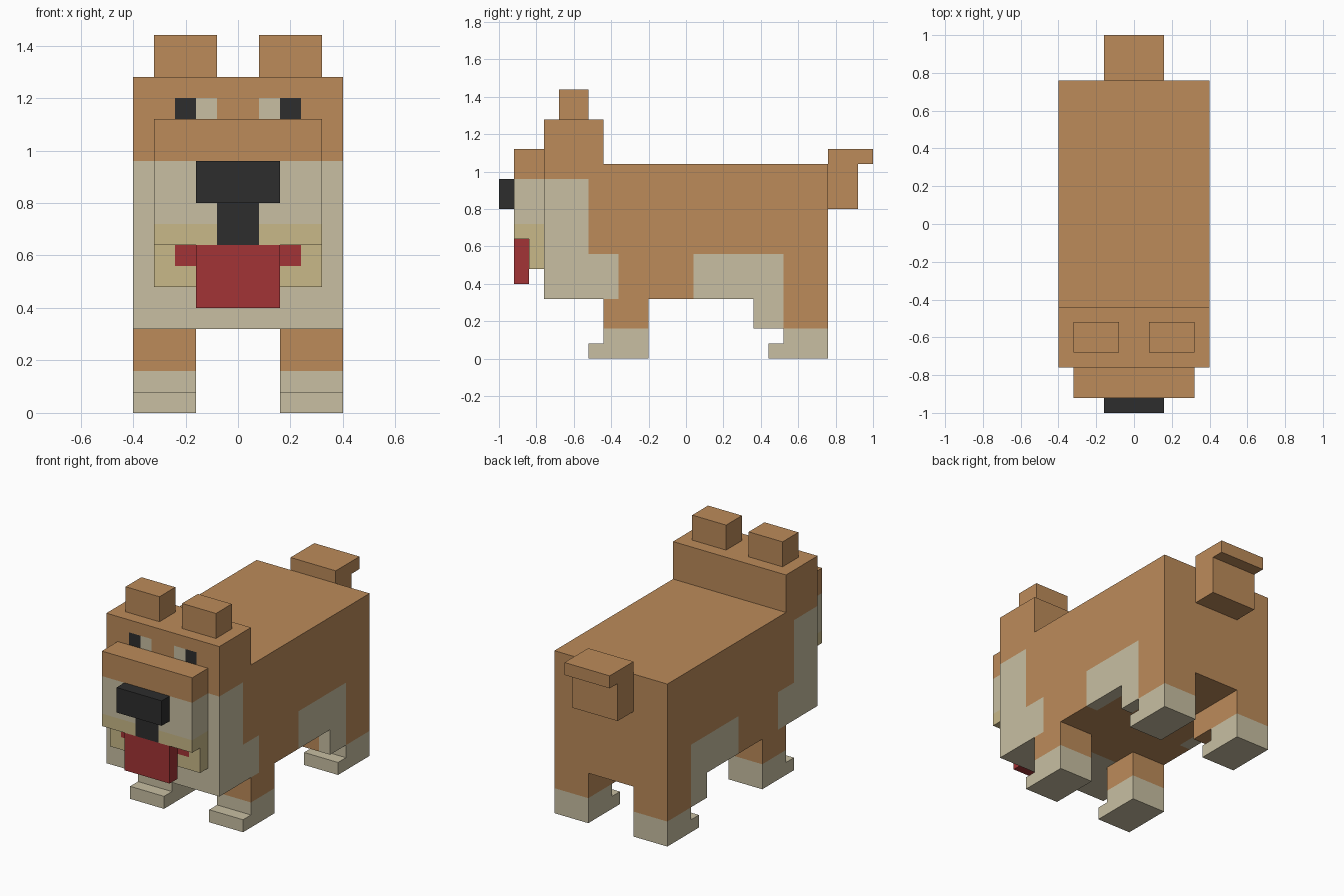
import bpy, bmesh
from mathutils import Vector

if "Cube" in bpy.data.objects:
    bpy.data.objects.remove(bpy.data.objects["Cube"])


def linear(v):
    v /= 255
    return v / 12.92 if v <= 0.04045 else ((v + 0.055) / 1.055) ** 2.4


COLOURS = {"tan_fur": (188, 139, 90), "cream_fur": (200, 191, 162),
           "straw_fur": (200, 184, 136), "dark_nose": (45, 45, 45),
           "red_tongue": (162, 52, 54)}
TAN, CREAM, STRAW, DARK, RED = range(5)
MATS = []
for mat_name, rgb in COLOURS.items():
    m = bpy.data.materials.new(mat_name)
    m.diffuse_color = (*[linear(v) for v in rgb], 1)
    m.use_nodes = True
    m.node_tree.nodes["Principled BSDF"].inputs["Base Color"].default_value = m.diffuse_color
    MATS.append(m)


def box(y0, y1, z0, z1):
    return [(y0, z0), (y1, z0), (y1, z1), (y0, z1)]


def part(name, profile, x0, x1, rule, cuts=((), (), ()), mirror=False):
    """Extrude a (y, z) side profile from x0 to x1, cut it, colour by rule."""
    bm = bmesh.new()
    side = bm.faces.new([bm.verts.new((x0, y, z)) for y, z in profile])
    ext = bmesh.ops.extrude_face_region(bm, geom=[side], use_keep_orig=True)
    bmesh.ops.translate(bm, vec=(x1 - x0, 0, 0),
                        verts=[g for g in ext["geom"] if isinstance(g, bmesh.types.BMVert)])
    bmesh.ops.recalc_face_normals(bm, faces=bm.faces[:])
    bmesh.ops.triangulate(bm, faces=bm.faces[:])
    for axis, positions in enumerate(cuts):
        for p in positions:
            no = Vector((0, 0, 0))
            no[axis] = 1
            bmesh.ops.bisect_plane(bm, geom=bm.verts[:] + bm.edges[:] + bm.faces[:],
                                   plane_co=no * p, plane_no=no, dist=1e-5)
    bm.normal_update()
    for f in bm.faces:
        f.material_index = rule(f.calc_center_median(), f.normal)
    # merge the flat pieces again, keeping colour borders
    bmesh.ops.dissolve_limit(bm, angle_limit=0.01, verts=bm.verts[:],
                             edges=bm.edges[:], delimit={'MATERIAL'})
    me = bpy.data.meshes.new(name)
    bm.to_mesh(me)
    bm.free()
    for m in MATS:
        me.materials.append(m)
    ob = bpy.data.objects.new(name, me)
    bpy.context.collection.objects.link(ob)
    if mirror:
        ob.modifiers.new("mirror", 'MIRROR')
    return ob


def plain(colour):
    return lambda c, n: colour


def both(*values):
    return [s * v for v in values for s in (-1, 1)]


# Head and torso: cream face, chest and flank patches, painted eyes
def torso_rule(c, n):
    ax = abs(c.x)
    if n.y < -0.5 and 1.12 < c.z < 1.20 and 0.08 < ax < 0.24:
        return DARK if ax > 0.16 else CREAM
    if c.z < 0.96 and c.y < -0.52 or c.z < 0.56 and c.y < -0.36:
        return CREAM
    if c.z < 0.56 and 0.04 < c.y < 0.52 and ax > 0.32:
        return CREAM
    return TAN


part("head_and_torso",
     [(-0.76, 0.32), (0.76, 0.32), (0.76, 1.04), (-0.44, 1.04), (-0.44, 1.28), (-0.76, 1.28)],
     -0.4, 0.4, torso_rule,
     (both(0.08, 0.16, 0.24, 0.32), (-0.52, -0.36, 0.04, 0.52), (0.56, 0.96, 1.12, 1.20)))


# Snout and lower jaw: three fur bands, dark bridge, red mouth corners
def snout_rule(c, n):
    if n.y < -0.5:
        if c.y < -0.9 and c.z < 0.80 and abs(c.x) < 0.08:
            return DARK
        if c.y > -0.9 and c.z > 0.56 and abs(c.x) < 0.24:
            return RED
    return TAN if c.z > 0.96 else CREAM if c.z > 0.72 else STRAW


part("snout_and_jaw",
     [(-0.92, 0.64), (-0.92, 1.12), (-0.76, 1.12), (-0.76, 0.48), (-0.84, 0.48), (-0.84, 0.64)],
     -0.32, 0.32, snout_rule,
     (both(0.08, 0.24), (), (0.56, 0.72, 0.80, 0.96)))

# Nose and tongue
part("nose", box(-1.0, -0.92, 0.80, 0.96), -0.16, 0.16, plain(DARK))
part("tongue", box(-0.92, -0.84, 0.40, 0.64), -0.16, 0.16, plain(RED))

# Ears
part("ears", box(-0.68, -0.52, 1.28, 1.44), 0.08, 0.32, plain(TAN), mirror=True)

# Legs with cream paws
part("front_legs",
     [(-0.52, 0), (-0.20, 0), (-0.20, 0.32), (-0.44, 0.32), (-0.44, 0.08), (-0.52, 0.08)],
     0.16, 0.40, lambda c, n: CREAM if c.z < 0.16 else TAN,
     ((), (), (0.16,)), mirror=True)


def hind_rule(c, n):
    return CREAM if c.z < 0.159 or (c.y < 0.52 and c.x > 0.32) else TAN


part("hind_legs",
     [(0.44, 0), (0.76, 0), (0.76, 0.32), (0.36, 0.32), (0.36, 0.16),
      (0.52, 0.16), (0.52, 0.08), (0.44, 0.08)],
     0.16, 0.40, hind_rule, ((0.32,), (0.52,), (0.16,)), mirror=True)

# Tail with its curled tip
part("tail",
     [(0.76, 0.80), (0.92, 0.80), (0.92, 1.04), (1.0, 1.04), (1.0, 1.12), (0.76, 1.12)],
     -0.16, 0.16, plain(TAN))
